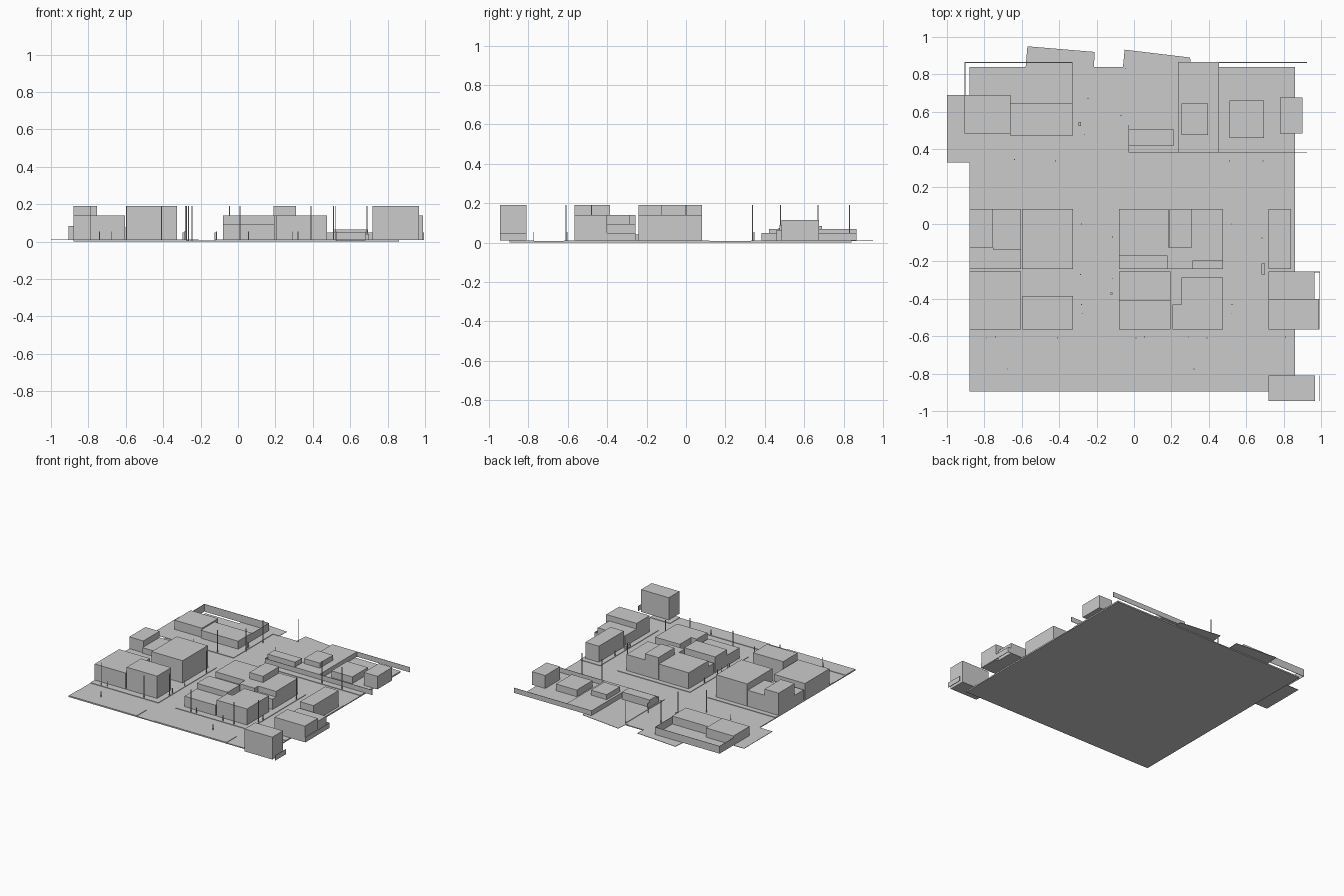
import bpy, bmesh

mat = bpy.data.materials.new("plain grey")
mat.diffuse_color = (0.6, 0.6, 0.6, 1)


def finish(name, bm):
    me = bpy.data.meshes.new(name)
    bmesh.ops.recalc_face_normals(bm, faces=bm.faces)
    bm.to_mesh(me)
    bm.free()
    me.materials.append(mat)
    ob = bpy.data.objects.new(name, me)
    bpy.context.collection.objects.link(ob)
    return ob


def prism(name, pts, z0, z1):
    """Extrude a flat outline between two heights."""
    bm = bmesh.new()
    face = bm.faces.new([bm.verts.new((x, y, z0)) for x, y in pts])
    ext = bmesh.ops.extrude_face_region(bm, geom=[face])
    for v in ext["geom"]:
        if isinstance(v, bmesh.types.BMVert):
            v.co.z = z1
    return finish(name, bm)


def box(name, x0, x1, y0, y1, z1, z0=0.01):
    return prism(name, [(x0, y0), (x1, y0), (x1, y1), (x0, y1)], z0, z1)


def post(name, x, y, h, w=0.005):
    return box(name, x - w / 2, x + w / 2, y - w / 2, y + w / 2, h, 0.006)


# Road base and raised pavements
box("road_base", -0.88, 0.86, -0.895, 0.84, 0.007, 0)
columns = [(-0.88, -0.275), (-0.12, 0.525), (0.68, 0.86)]
rows = [(-0.895, -0.77), (-0.62, 0.12)]
for x0, x1 in columns:
    for y0, y1 in rows:
        box("pavement", x0, x1, y0, y1, 0.011, 0.007)
box("back_left_pavement", -0.88, -0.27, 0.33, 0.84, 0.011, 0.007)
box("back_right_pavement", -0.04, 0.86, 0.33, 0.84, 0.011, 0.007)

# Thin lots that reach past the base
prism("back_left_lot", [(-0.58, 0.83), (-0.215, 0.83), (-0.21, 0.92), (-0.57, 0.95)], 0.008, 0.011)
prism("back_mid_lot", [(-0.06, 0.83), (0.305, 0.83), (0.30, 0.89), (-0.05, 0.932)], 0.008, 0.011)
box("left_lot", -1.0, -0.66, 0.33, 0.69, 0.011, 0.008)

# Buildings: x0, x1, y0, y1, height
buildings = {
    "left_block": [
        (-0.88, -0.755, -0.125, 0.08, 0.19),
        (-0.88, -0.755, -0.24, -0.125, 0.095),
        (-0.755, -0.605, -0.135, 0.08, 0.14),
        (-0.755, -0.605, -0.24, -0.135, 0.095),
        (-0.60, -0.325, -0.24, 0.08, 0.19),
        (-0.88, -0.605, -0.565, -0.255, 0.14),
        (-0.595, -0.325, -0.565, -0.385, 0.19)],
    "centre_block": [
        (-0.08, 0.185, -0.17, 0.08, 0.14),
        (-0.08, 0.185, -0.24, -0.17, 0.095),
        (0.19, 0.31, -0.125, 0.08, 0.19),
        (0.18, 0.315, -0.24, -0.125, 0.14),
        (0.31, 0.475, -0.195, 0.08, 0.14),
        (0.315, 0.475, -0.24, -0.195, 0.095),
        (-0.08, 0.195, -0.41, -0.255, 0.14),
        (-0.08, 0.195, -0.565, -0.41, 0.095)],
    "right_block": [
        (0.72, 0.84, -0.24, 0.08, 0.14),
        (0.72, 0.965, -0.40, -0.255, 0.095),
        (0.72, 0.99, -0.565, -0.40, 0.14),
        (0.72, 0.967, -0.945, -0.81, 0.19)],
    "back_house": [
        (-0.905, -0.66, 0.485, 0.69, 0.085),
        (-0.66, -0.328, 0.47, 0.645, 0.075),
        (-0.03, 0.215, 0.42, 0.505, 0.07),
        (0.235, 0.455, 0.385, 0.865, 0.05),
        (0.255, 0.395, 0.475, 0.645, 0.09),
        (0.51, 0.695, 0.46, 0.66, 0.065),
        (0.78, 0.90, 0.485, 0.675, 0.115)],
}
for name, parts in buildings.items():
    for p in parts:
        box(name, *p)
prism("centre_corner_block", [(0.205, -0.565), (0.475, -0.565), (0.475, -0.285),
                              (0.255, -0.285), (0.255, -0.43), (0.205, -0.43)], 0.01, 0.14)

# Garden walls: x0, x1, y0, y1, height
t = 0.003
for w in [(-0.905, -0.905 + t, 0.69, 0.865, 0.07),
          (-0.328 - t, -0.328, 0.645, 0.865, 0.07),
          (-0.905, -0.328, 0.865 - t, 0.865, 0.07),
          (-0.03, 0.925, 0.383, 0.383 + t, 0.05),
          (-0.03, -0.03 + t, 0.383, 0.53, 0.05),
          (0.455, 0.925, 0.865 - t, 0.865, 0.05),
          (0.995 - t, 0.995, -0.565, -0.255, 0.05),
          (0.965, 0.995, -0.255 - t, -0.255, 0.05),
          (0.995 - t, 0.995, -0.945, -0.81, 0.05)]:
    box("garden_wall", *w)

# Tall lamp posts
for x, y in [(-0.79, -0.61), (-0.41, -0.61), (0.01, -0.61), (0.39, -0.61),
             (-0.28, 0), (0.52, 0), (-0.275, -0.48), (0.52, -0.48),
             (0.51, 0.337), (0.69, 0.337), (-0.42, 0.337),
             (-0.265, 0.48), (-0.045, 0.83), (-0.245, 0.67)]:
    post("lamp_post", x, y, 0.19)

# Short sign posts
for x, y in [(-0.74, -0.605), (0.055, -0.605), (0.29, -0.605), (0.81, -0.605),
             (-0.675, -0.775), (0.32, -0.775), (-0.115, -0.07), (0.685, -0.075),
             (-0.285, -0.27), (-0.115, -0.29), (-0.28, -0.43), (0.525, -0.43),
             (-0.64, 0.345), (-0.07, 0.58)]:
    post("sign_post", x, y, 0.055)

# Street cabinets and a bench
box("street_cabinet", -0.296, -0.283, 0.525, 0.545, 0.05)
box("street_cabinet", -0.126, -0.114, -0.378, -0.365, 0.05)
box("bench", 0.683, 0.70, -0.27, -0.21, 0.04)
